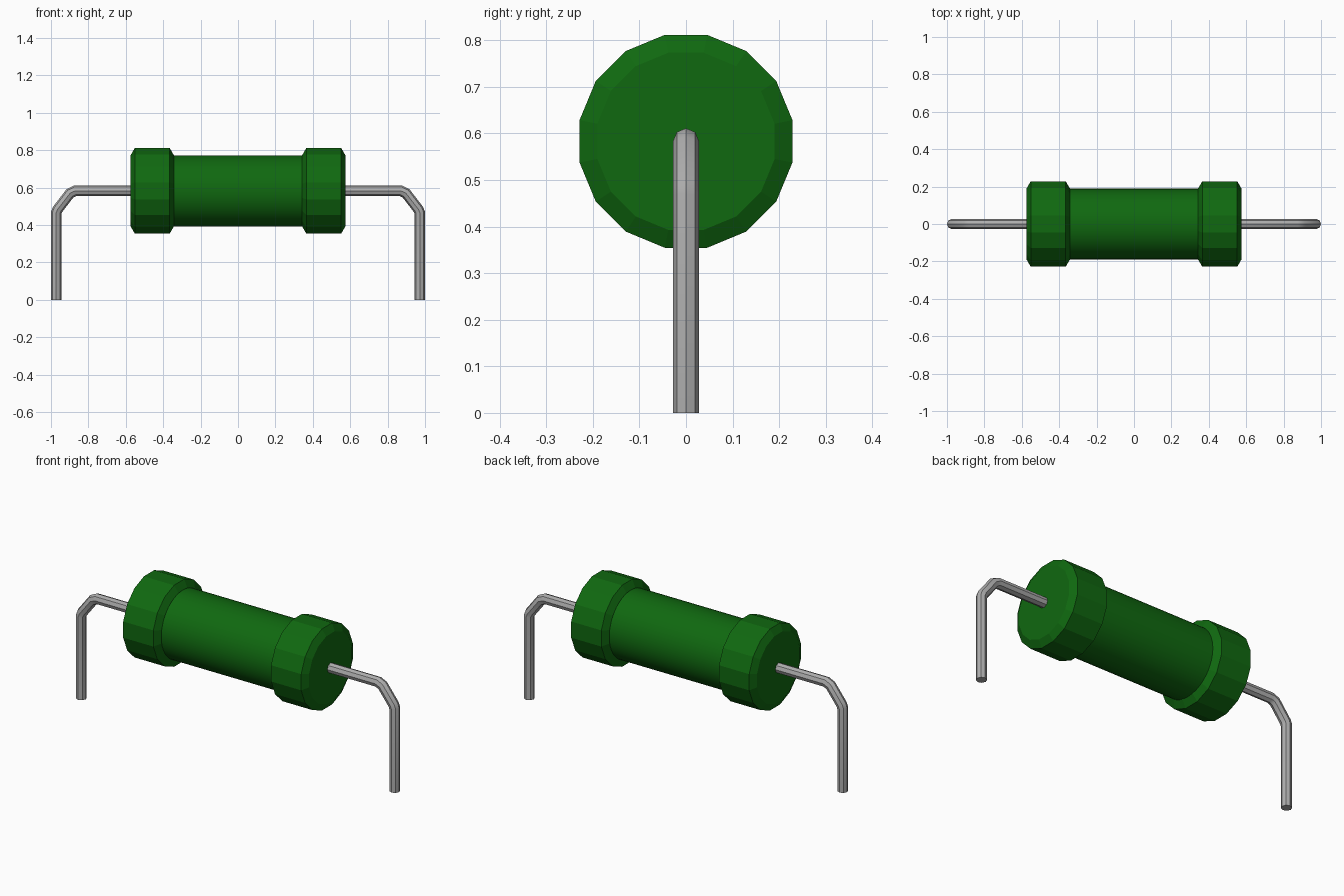
import bpy, bmesh, math
from mathutils import Vector

cube = bpy.data.objects.get("Cube")
if cube:
    bpy.data.objects.remove(cube, do_unlink=True)

AXIS_Z = 0.583      # height of the component's long axis
WIRE_R = 0.028


def material(name, rgb):
    m = bpy.data.materials.new(name)
    m.use_nodes = True
    color = (*rgb, 1.0)
    m.diffuse_color = color
    m.node_tree.nodes["Principled BSDF"].inputs["Base Color"].default_value = color
    return m


green = material("green coating", (0.005, 0.14, 0.005))
metal = material("grey metal", (0.42, 0.42, 0.42))


def loft(name, rings, mat, mirror=False, smooth=None):
    """Skin a list of equal-sized rings, cap both ends."""
    bm = bmesh.new()
    loops = [[bm.verts.new(p) for p in ring] for ring in rings]
    n = len(loops[0])
    for a, b in zip(loops, loops[1:]):
        for i in range(n):
            j = (i + 1) % n
            bm.faces.new((a[i], a[j], b[j], b[i]))
    bm.faces.new(loops[0])
    bm.faces.new(loops[-1])
    bmesh.ops.recalc_face_normals(bm, faces=bm.faces)
    mesh = bpy.data.meshes.new(name)
    bm.to_mesh(mesh)
    bm.free()
    mesh.materials.append(mat)
    obj = bpy.data.objects.new(name, mesh)
    bpy.context.collection.objects.link(obj)
    if smooth is not None:
        bpy.ops.object.select_all(action='DESELECT')
        obj.select_set(True)
        bpy.context.view_layer.objects.active = obj
        bpy.ops.object.shade_smooth_by_angle(angle=math.radians(smooth))
    if mirror:
        mod = obj.modifiers.new("Mirror", 'MIRROR')
        mod.use_axis = (True, False, False)
        mod.use_mirror_merge = False
    return obj


def turned(profile, sides):
    """Rings around the long axis from (x, radius) points, flat side up."""
    angles = [2 * math.pi * (i + 0.5) / sides for i in range(sides)]
    return [[(x, r * math.cos(a), AXIS_Z + r * math.sin(a)) for a in angles]
            for x, r in profile]


def swept(path, radius, sides):
    """Mitred rings along a path of (x, z) points in the y = 0 plane."""
    pts = [Vector(p) for p in path]
    rings = []
    for i, p in enumerate(pts):
        d_in = (p - pts[i - 1]).normalized() if i else (pts[1] - p).normalized()
        d_out = (pts[i + 1] - p).normalized() if i < len(pts) - 1 else d_in
        d = (d_in + d_out).normalized()
        normal = Vector((-d.y, d.x)) / d.dot(d_in)
        ring = []
        for k in range(sides):
            a = 2 * math.pi * k / sides
            q = p + normal * radius * math.cos(a)
            ring.append((q.x, radius * math.sin(a), q.y))
        rings.append(ring)
    return rings


# Smooth cylindrical body
loft("body", turned([(-0.36, 0.19), (0.36, 0.19)], 48), green, smooth=30)

# Chamfered sixteen-sided end caps
cap_profile = [(0.343, 0.194), (0.365, 0.233), (0.552, 0.233), (0.574, 0.194)]
loft("end_caps", turned(cap_profile, 16), green, mirror=True)

# Bent wire leads
lead_path = [(0.56, AXIS_Z), (0.87, AXIS_Z), (0.898, 0.570),
             (0.965, 0.483), (0.972, 0.465), (0.972, 0.0)]
loft("wire_leads", swept(lead_path, WIRE_R, 8), metal, mirror=True, smooth=30)
